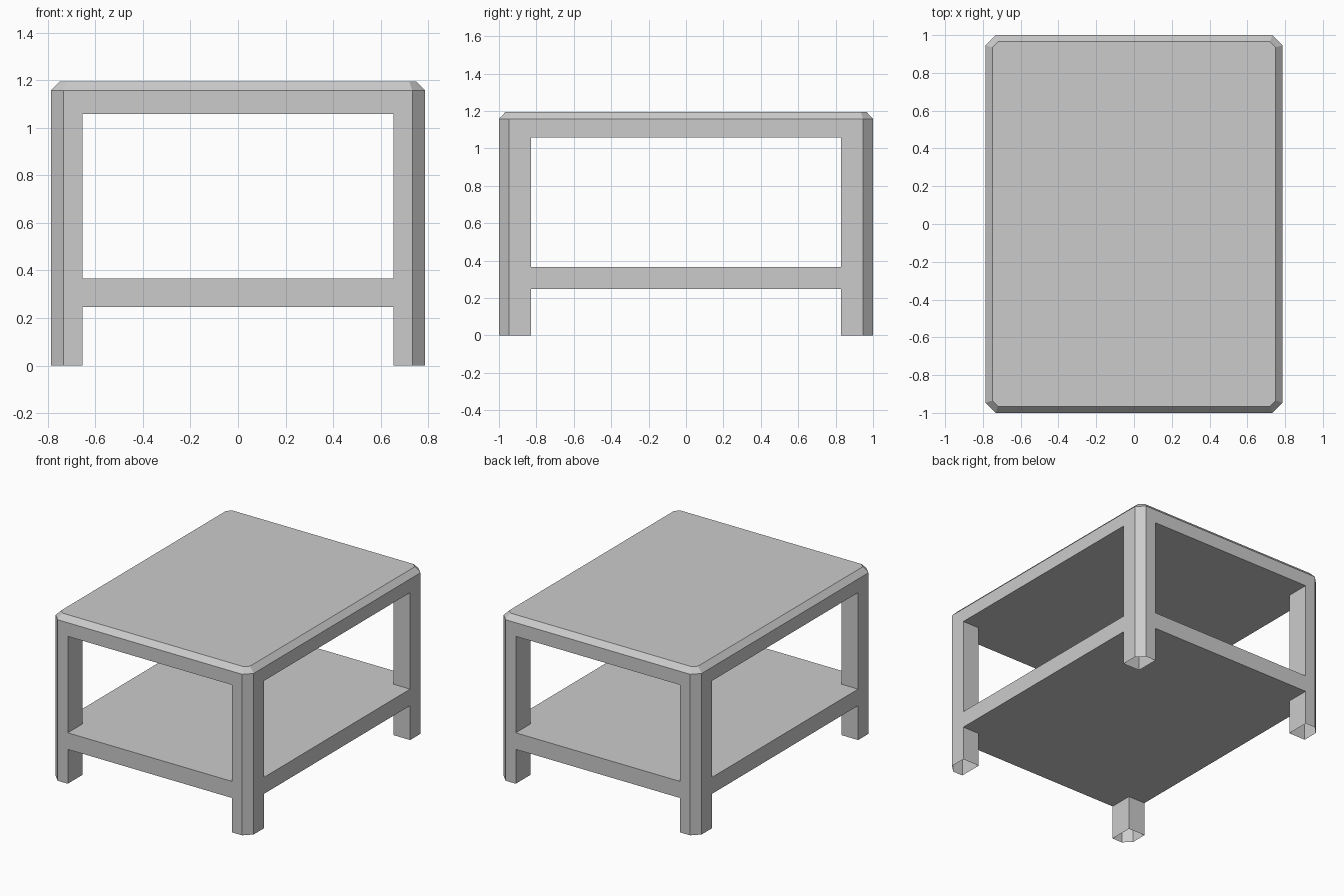
import bpy, bmesh

if "Cube" in bpy.data.objects:
    bpy.data.objects.remove(bpy.data.objects["Cube"])

X, Y = 0.787, 1.0              # half width and depth
IX, IY = 0.653, 0.83           # inner faces of the legs
SHELF_LOW, SHELF_HIGH = 0.247, 0.366
APRON, EDGE, TOP = 1.059, 1.157, 1.195


def octagon(x, y, cx, cy):
    """Rectangle with cut corners, anticlockwise."""
    return [(x, -y + cy), (x, y - cy), (x - cx, y), (-x + cx, y),
            (-x, y - cy), (-x, -y + cy), (-x + cx, -y), (x - cx, -y)]


def loft(name, rings):
    """Closed solid through (outline, z) rings."""
    bm = bmesh.new()
    loops = [[bm.verts.new((x, y, z)) for x, y in outline] for outline, z in rings]
    n = len(loops[0])
    for low, high in zip(loops, loops[1:]):
        for i in range(n):
            j = (i + 1) % n
            bm.faces.new((low[i], low[j], high[j], high[i]))
    bm.faces.new(loops[0][::-1])
    bm.faces.new(loops[-1])
    mesh = bpy.data.meshes.new(name)
    bm.to_mesh(mesh)
    bm.free()
    obj = bpy.data.objects.new(name, mesh)
    bpy.context.collection.objects.link(obj)
    return obj


# Table body with chamfered corners and top edge
outer = octagon(X, Y, 0.054, 0.054)
table = loft("side_table", [(outer, 0), (outer, EDGE),
                            (octagon(0.75, 0.965, 0.03, 0.03), TOP)])

# Cross-shaped openings below and above the shelf, leaving four legs
B = 1.5
cross = [(B, -IY), (B, IY), (IX, IY), (IX, B), (-IX, B), (-IX, IY),
         (-B, IY), (-B, -IY), (-IX, -IY), (-IX, -B), (IX, -B), (IX, -IY)]
cutters = []
for name, z0, z1 in (("lower_opening", -0.5, SHELF_LOW), ("upper_opening", SHELF_HIGH, APRON)):
    cutter = loft(name, [(cross, z0), (cross, z1)])
    cutter.hide_render = True
    cutters.append(cutter)
    mod = table.modifiers.new(name, 'BOOLEAN')
    mod.operation = 'DIFFERENCE'
    mod.solver = 'EXACT'
    mod.object = cutter

bpy.context.view_layer.update()
graph = bpy.context.evaluated_depsgraph_get()
mesh = bpy.data.meshes.new_from_object(table.evaluated_get(graph))
table.modifiers.clear()
table.data = mesh
for cutter in cutters:
    bpy.data.objects.remove(cutter)

# Hollow legs: open at the floor
bm = bmesh.new()
bm.from_mesh(mesh)
feet = [f for f in bm.faces if all(abs(v.co.z) < 1e-4 for v in f.verts)]
bmesh.ops.delete(bm, geom=feet, context='FACES')
bm.to_mesh(mesh)
bm.free()
